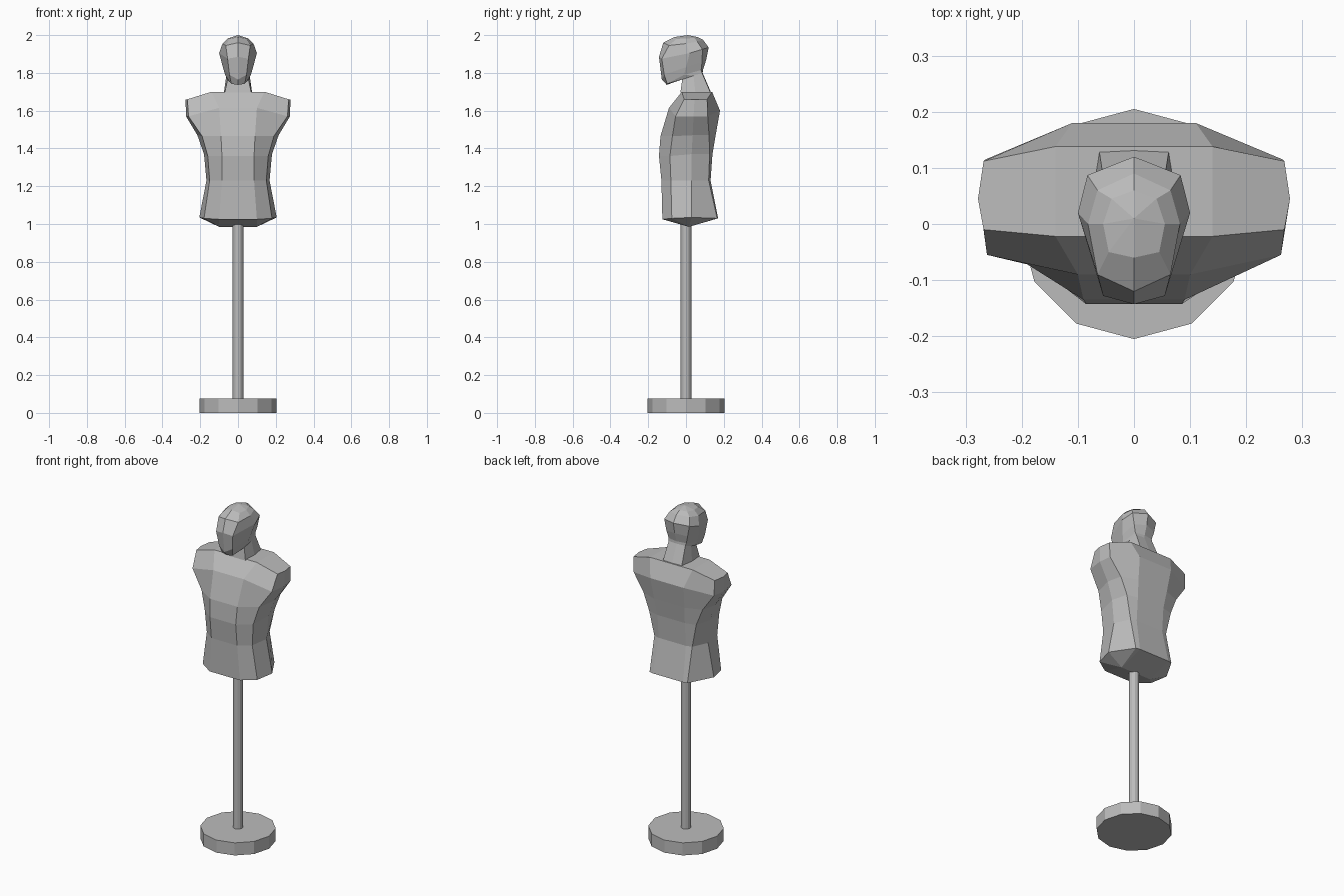
import bpy, bmesh, math

grey = bpy.data.materials.new("plain_grey")
grey.diffuse_color = (0.5, 0.5, 0.5, 1)


def finish(bm, name):
    bmesh.ops.remove_doubles(bm, verts=bm.verts, dist=0.0005)
    bmesh.ops.recalc_face_normals(bm, faces=bm.faces)
    mesh = bpy.data.meshes.new(name)
    bm.to_mesh(mesh)
    bm.free()
    mesh.materials.append(grey)
    obj = bpy.data.objects.new(name, mesh)
    bpy.context.collection.objects.link(obj)
    return obj


def cylinder(name, radius, z0, z1, sides):
    bm = bmesh.new()
    rings = [[bm.verts.new((radius * math.cos(i * math.tau / sides),
                            radius * math.sin(i * math.tau / sides), z))
              for i in range(sides)] for z in (z0, z1)]
    for i in range(sides):
        j = (i + 1) % sides
        bm.faces.new((rings[0][i], rings[0][j], rings[1][j], rings[1][i]))
    for ring in rings:
        bm.faces.new(ring)
    return finish(bm, name)


def loft(bm, half_rings, on_centre):
    """Skin half cross-sections (front to back) mirrored across x = 0."""
    rings = []
    for half in half_rings:
        other = half[1:-1] if on_centre else half
        full = list(half) + [(-x, y, z) for x, y, z in reversed(other)]
        rings.append([bm.verts.new(p) for p in full])
    n = len(rings[0])
    for low, high in zip(rings, rings[1:]):
        for i in range(n):
            j = (i + 1) % n
            bm.faces.new((low[i], low[j], high[j], high[i]))
    return rings


# Stand
cylinder("stand_base", 0.205, 0.0, 0.075, 12)
cylinder("stand_pole", 0.028, 0.07, 1.0, 12)

# Torso: columns are front, front side, side, back side, back
torso = [
    [(0.10, 0.015, 0.985)] * 5,
    [(0.10, -0.125, 1.025), (0.18, -0.075, 1.03), (0.205, 0.03, 1.035),
     (0.125, 0.165, 1.03), (0.10, 0.17, 1.03)],
    [(0.085, -0.13, 1.23), (0.15, -0.08, 1.23), (0.167, 0.03, 1.23),
     (0.125, 0.12, 1.23), (0.09, 0.13, 1.23)],
    [(0.085, -0.143, 1.36), (0.16, -0.085, 1.36), (0.18, 0.03, 1.37),
     (0.155, 0.125, 1.37), (0.09, 0.14, 1.37)],
    [(0.09, -0.135, 1.465), (0.19, -0.072, 1.465), (0.215, 0.035, 1.47),
     (0.195, 0.122, 1.47), (0.10, 0.157, 1.47)],
    [(0.10, -0.09, 1.615), (0.262, -0.055, 1.57), (0.275, 0.04, 1.57),
     (0.265, 0.115, 1.57), (0.11, 0.18, 1.60)],
    [(0.14, -0.022, 1.70), (0.268, -0.01, 1.66), (0.278, 0.045, 1.66),
     (0.268, 0.112, 1.66), (0.14, 0.138, 1.70)],
]
bm = bmesh.new()
top = loft(bm, torso, False)[-1]
bm.faces.new(top[:5])                              # shoulder tops
bm.faces.new(top[5:])
bm.faces.new((top[0], top[4], top[5], top[9]))     # between the shoulders
finish(bm, "torso")

# Neck and head: columns are front centre, front, side, back, back centre
head = [
    [(0, -0.03, 1.695), (0.07, -0.03, 1.695), (0.075, 0.05, 1.695),
     (0.062, 0.13, 1.695), (0, 0.133, 1.695)],
    [(0, -0.02, 1.765), (0.055, -0.02, 1.765), (0.062, 0.04, 1.785),
     (0.055, 0.085, 1.80), (0, 0.088, 1.80)],
    [(0, -0.102, 1.737), (0.035, -0.10, 1.742), (0.068, -0.01, 1.79),
     (0.058, 0.08, 1.815), (0, 0.09, 1.815)],
    [(0, -0.128, 1.765), (0.045, -0.115, 1.79), (0.08, 0.0, 1.83),
     (0.07, 0.085, 1.86), (0, 0.107, 1.87)],
    [(0, -0.143, 1.885), (0.055, -0.128, 1.875), (0.10, 0.02, 1.905),
     (0.083, 0.087, 1.925), (0, 0.12, 1.935)],
    [(0, -0.12, 1.96), (0.065, -0.09, 1.945), (0.082, 0.0, 1.955),
     (0.065, 0.06, 1.965), (0, 0.09, 1.975)],
    [(0, -0.06, 1.99), (0.045, -0.05, 1.98), (0.055, 0.0, 1.982),
     (0.04, 0.045, 1.985), (0, 0.06, 1.99)],
    [(0, 0.01, 2.0)] * 5,
]
bm = bmesh.new()
bm.faces.new(loft(bm, head, True)[0])
finish(bm, "head_and_neck")
